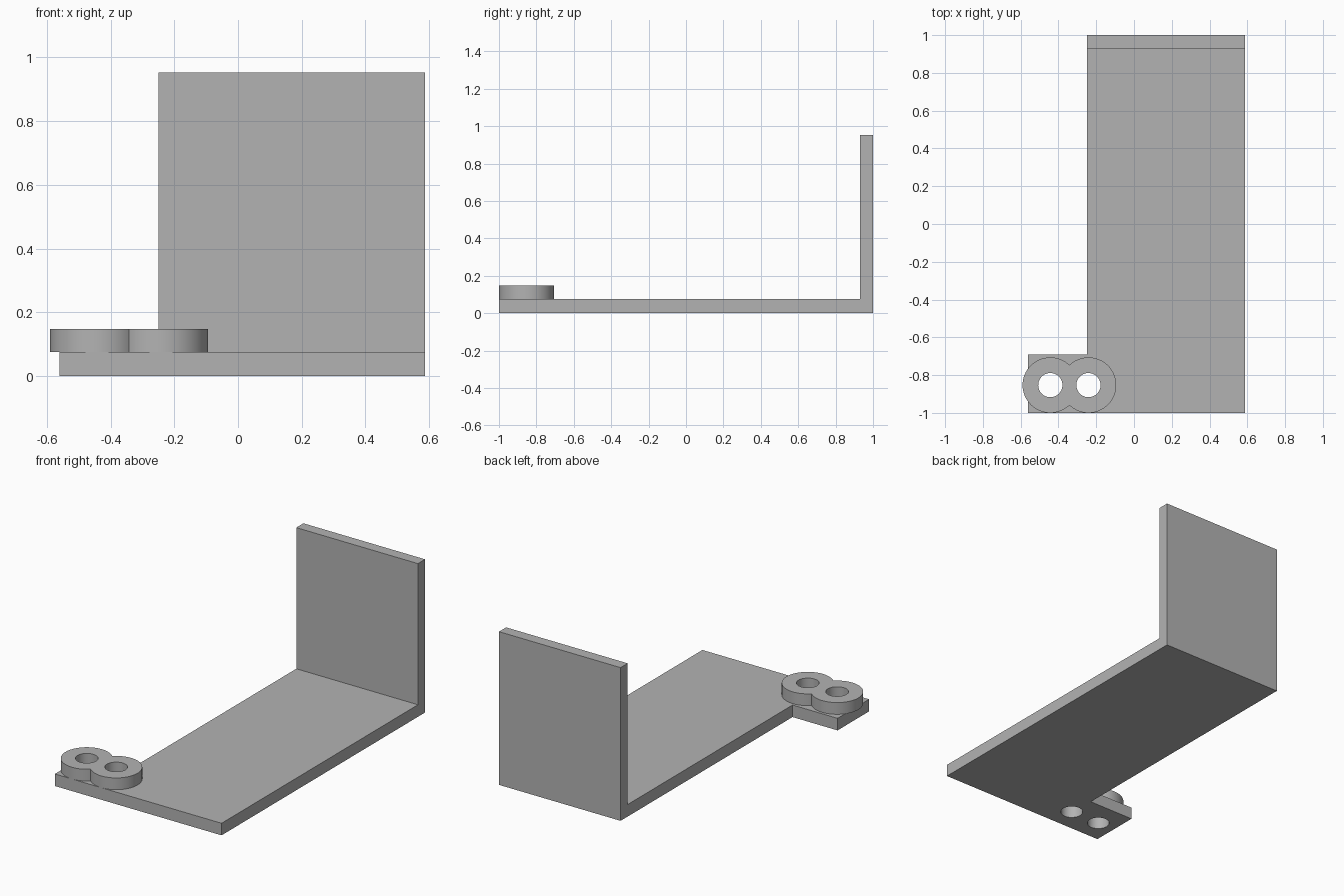
import bpy
import bmesh
from mathutils import Vector

cube = bpy.data.objects.get("Cube")
if cube:
    bpy.data.objects.remove(cube, do_unlink=True)

grey = bpy.data.materials.new("plain grey")
grey.use_nodes = True
grey.diffuse_color = (0.45, 0.45, 0.45, 1)
grey.node_tree.nodes["Principled BSDF"].inputs["Base Color"].default_value = grey.diffuse_color

THICK = 0.075
RING_TOP = 0.148
RING_Y = -0.853
RING_XS = (-0.443, -0.241)


def finish(name, bm):
    bmesh.ops.recalc_face_normals(bm, faces=bm.faces)
    mesh = bpy.data.meshes.new(name)
    bm.to_mesh(mesh)
    bm.free()
    mesh.materials.append(grey)
    obj = bpy.data.objects.new(name, mesh)
    bpy.context.collection.objects.link(obj)
    return obj


def prism(name, points, direction):
    """Extrude a closed outline along a direction."""
    bm = bmesh.new()
    face = bm.faces.new([bm.verts.new(p) for p in points])
    ext = bmesh.ops.extrude_face_region(bm, geom=[face])
    verts = [g for g in ext["geom"] if isinstance(g, bmesh.types.BMVert)]
    bmesh.ops.translate(bm, verts=verts, vec=Vector(direction))
    return finish(name, bm)


def cylinder(name, x, radius, z0, z1):
    bm = bmesh.new()
    bmesh.ops.create_cone(bm, cap_ends=True, segments=64, radius1=radius,
                          radius2=radius, depth=z1 - z0)
    bmesh.ops.translate(bm, verts=bm.verts, vec=(x, RING_Y, (z0 + z1) / 2))
    return finish(name, bm)


def combine(target, other, operation):
    """Apply a boolean and discard the second object."""
    mod = target.modifiers.new("combine", "BOOLEAN")
    mod.operation, mod.object, mod.solver = operation, other, "EXACT"
    bpy.context.view_layer.objects.active = target
    bpy.ops.object.modifier_apply(modifier=mod.name)
    bpy.data.objects.remove(other, do_unlink=True)


# L-shaped floor and back wall, with the side tab
side = [(-1, 0), (1, 0), (1, 0.953), (0.93, 0.953), (0.93, THICK), (-1, THICK)]
bracket = prism("bracket", [(-0.25, y, z) for y, z in side], (0.837, 0, 0))
tab_plan = [(-0.56, -1), (-0.1, -1), (-0.1, -0.69), (-0.56, -0.69)]
tab = prism("tab", [(x, y, 0) for x, y in tab_plan], (0, 0, THICK))
combine(bracket, tab, "UNION")

# Figure-eight boss made of two merged discs
boss, second = [cylinder("double_ring_boss", x, 0.147, THICK, RING_TOP) for x in RING_XS]
combine(boss, second, "UNION")

# Screw holes through the boss and the plate
for part in (bracket, boss):
    for x in RING_XS:
        combine(part, cylinder("hole_cutter", x, 0.064, -0.1, 0.3), "DIFFERENCE")

# Smooth round walls, sharp edges
for part in (bracket, boss):
    bpy.ops.object.select_all(action="DESELECT")
    part.select_set(True)
    bpy.context.view_layer.objects.active = part
    bpy.ops.object.shade_smooth_by_angle(angle=0.5)
